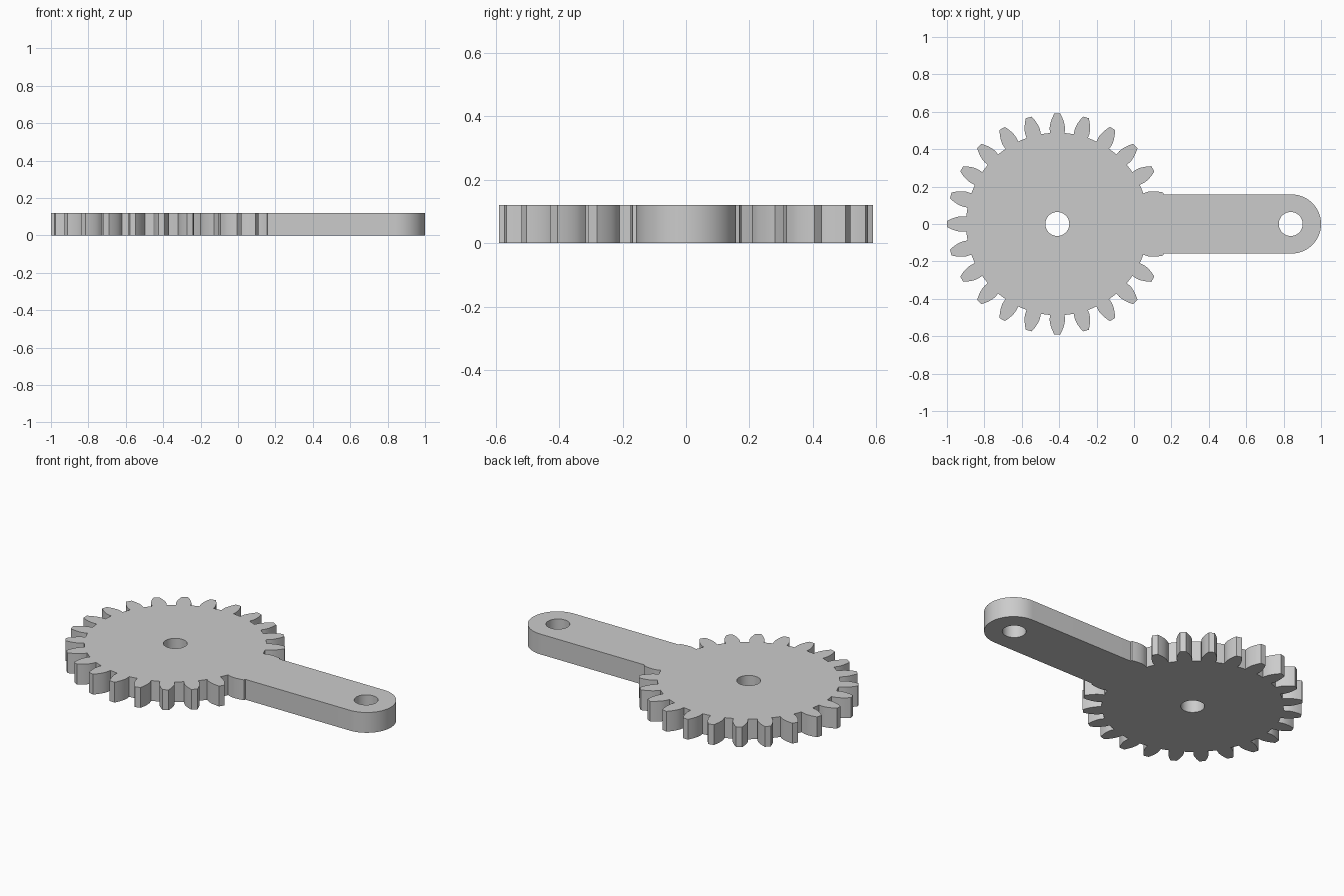
import bpy, bmesh
from math import pi, cos, sin, tan, acos, radians

cube = bpy.data.objects.get("Cube")
if cube:
    bpy.data.objects.remove(cube, do_unlink=True)

THICK = 0.12
TEETH = 24
GEAR_X, TIP_R = -0.41, 0.59
ARM_X, ARM_R = 0.842, 0.158
HOLE_R = 0.064

grey = bpy.data.materials.new("light grey")
grey.use_nodes = True
grey.diffuse_color = (0.6, 0.6, 0.6, 1)
grey.node_tree.nodes["Principled BSDF"].inputs["Base Color"].default_value = (0.6, 0.6, 0.6, 1)


def arc(cx, r, start, end, steps):
    angles = [start + (end - start) * i / steps for i in range(steps + 1)]
    return [(cx + r * cos(a), r * sin(a)) for a in angles]


def plate(name, outline, z0=0, z1=THICK):
    """Extrude a flat counter-clockwise outline between two heights."""
    bm = bmesh.new()
    face = bm.faces.new([bm.verts.new((x, y, z0)) for x, y in outline])
    top = bmesh.ops.extrude_face_region(bm, geom=[face])["geom"]
    verts = [v for v in top if isinstance(v, bmesh.types.BMVert)]
    bmesh.ops.translate(bm, verts=verts, vec=(0, 0, z1 - z0))
    bmesh.ops.recalc_face_normals(bm, faces=bm.faces)
    mesh = bpy.data.meshes.new(name)
    bm.to_mesh(mesh)
    bm.free()
    mesh.materials.append(grey)
    ob = bpy.data.objects.new(name, mesh)
    bpy.context.collection.objects.link(ob)
    return ob


def combine(target, other, operation):
    mod = target.modifiers.new(other.name, "BOOLEAN")
    mod.object, mod.operation, mod.solver = other, operation, "EXACT"
    bpy.context.view_layer.objects.active = target
    bpy.ops.object.modifier_apply(modifier=mod.name)
    bpy.data.objects.remove(other, do_unlink=True)


# Involute gear outline
module = 2 * TIP_R / (TEETH + 2)
root_r = module * (TEETH / 2 - 1.25)
pressure = radians(20)
base_r = module * TEETH / 2 * cos(pressure)


def half_angle(r):
    a = acos(min(1, base_r / r))
    return pi / (2 * TEETH) + tan(pressure) - pressure - tan(a) + a


radii = [root_r] + [base_r + (TIP_R - base_r) * i / 6 for i in range(7)]
flank = [(r, half_angle(r)) for r in radii]
tooth = [(r, -a) for r, a in flank] + [(TIP_R, 0)] + [(r, a) for r, a in reversed(flank)]
tooth.append((root_r, pi / TEETH))
gear_outline = [(GEAR_X + r * cos(a + t * 2 * pi / TEETH), r * sin(a + t * 2 * pi / TEETH))
                for t in range(TEETH) for r, a in tooth]
lever = plate("gear_lever", gear_outline)

# Arm with a rounded end
arm = plate("arm", arc(ARM_X, ARM_R, -pi / 2, pi / 2, 40) + [(GEAR_X + 0.3, ARM_R), (GEAR_X + 0.3, -ARM_R)])
combine(lever, arm, "UNION")

# Pivot holes through the gear centre and the arm end
for x in (GEAR_X, ARM_X - 0.004):
    hole = plate("hole_cutter", arc(x, HOLE_R, 0, 2 * pi, 48)[:-1], -0.1, THICK + 0.1)
    hole.hide_render = True
    combine(lever, hole, "DIFFERENCE")

# Smooth curved walls, crisp rims
bpy.ops.object.select_all(action="DESELECT")
lever.select_set(True)
bpy.context.view_layer.objects.active = lever
bpy.ops.object.shade_smooth_by_angle(angle=radians(25))
